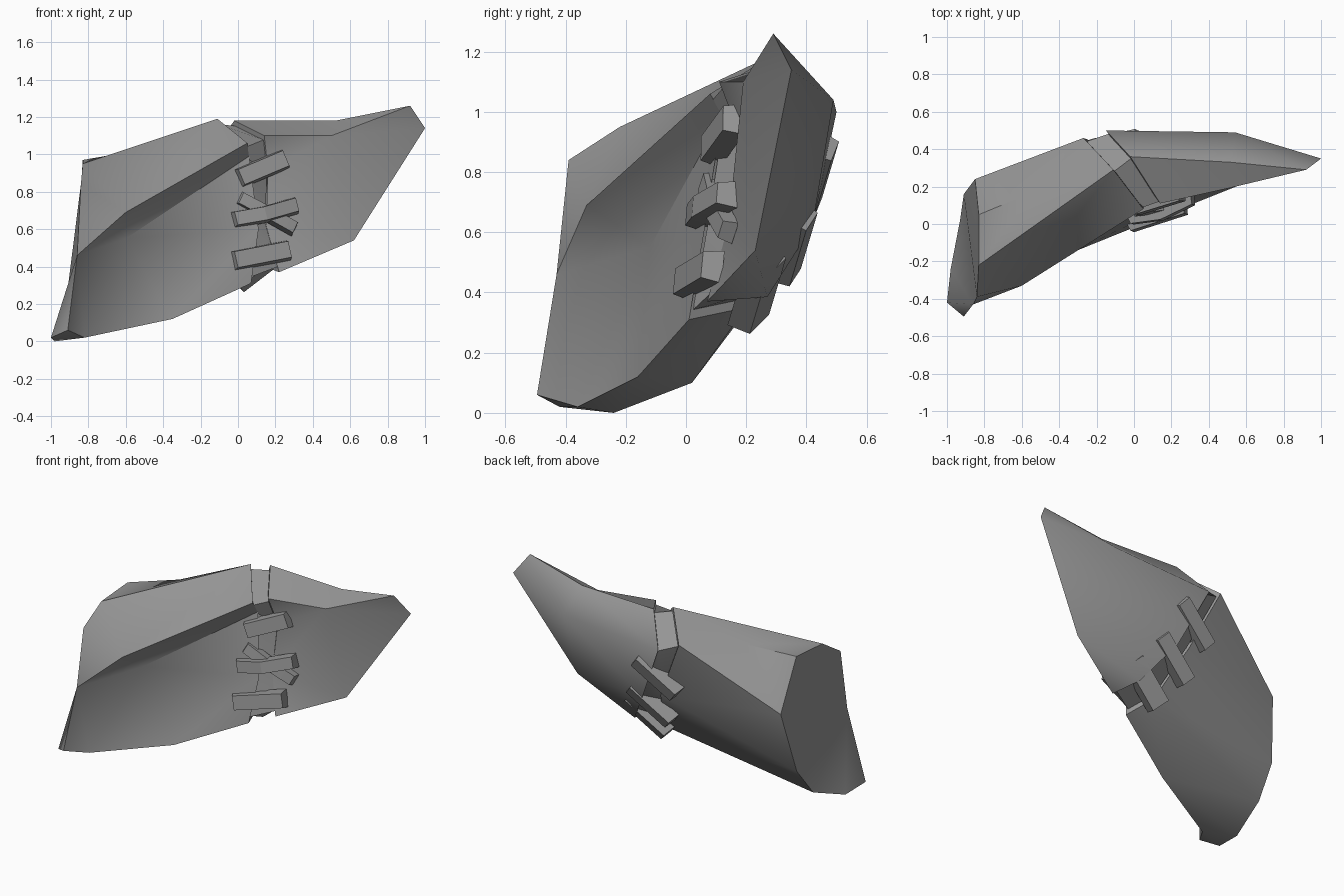
import bpy, bmesh, math
from mathutils import Vector

if "Cube" in bpy.data.objects:
    bpy.data.objects.remove(bpy.data.objects["Cube"])

grey = bpy.data.materials.new("stone_grey")
grey.diffuse_color = (0.3, 0.3, 0.3, 1)
grey.use_nodes = True
grey.node_tree.nodes["Principled BSDF"].inputs["Base Color"].default_value = grey.diffuse_color


def build(name, verts, faces, angle=56):
    """Closed part from points and faces, smooth except at strong folds."""
    bm = bmesh.new()
    vs = [bm.verts.new(v) for v in verts]
    for f in faces:
        bm.faces.new([vs[i] for i in f])
    bmesh.ops.recalc_face_normals(bm, faces=bm.faces)
    me = bpy.data.meshes.new(name)
    bm.to_mesh(me)
    bm.free()
    me.materials.append(grey)
    ob = bpy.data.objects.new(name, me)
    bpy.context.collection.objects.link(ob)
    bpy.ops.object.select_all(action='DESELECT')
    ob.select_set(True)
    bpy.context.view_layer.objects.active = ob
    bpy.ops.object.shade_smooth_by_angle(angle=math.radians(angle))
    return ob


def named(points, faces):
    """Turn faces written with point names into index lists."""
    keys = list(points)
    return list(points.values()), [[keys.index(k) for k in f.split()] for f in faces]


# Wide half: seam loop, front fold, top, outer end and back
left_seam = [(-.11, .29, 1.19), (.05, .08, 1.06), (.06, .12, .99), (.11, .06, .60),
             (.07, .01, .31), (.02, .20, .35), (-.09, .39, .65), (-.27, .46, 1.05)]
left = {f"s{i}": p for i, p in enumerate(left_seam)}
left.update(
    toe=(-.91, -.495, .06), lead=(-.86, -.43, .46), brow=(-.84, -.39, .84),
    ridge=(-.60, -.33, .69), fold=(-.60, -.12, .55),
    low=(-.35, -.16, .12), base=(-.82, -.36, .02),
    t0=(-.83, -.22, .95), t1=(-.83, .05, .97), t2=(-.54, .17, 1.02),
    b0=(-.85, .24, .67), b1=(-.91, .16, .285), b2=(-.93, .02, .10),
    b3=(-.98, -.24, 0), b4=(-1, -.42, .02))
build("wide_half", *named(left, [
    # lower front
    "fold s2 s3", "fold s3 low", "s3 s4 low", "fold low base", "fold base lead", "base toe lead",
    # overhanging fold
    "ridge fold s2 s1", "lead brow ridge", "lead ridge fold",
    # top
    "brow t0 ridge", "ridge t0 s0", "ridge s0 s1", "t0 t1 t2", "t0 t2 s0",
    # back
    "t1 b0 t2", "t2 s7 s0", "t2 b0 s7", "b0 s7 s6", "b0 s6 b1", "b1 s6 s5", "b1 s5 b2",
    # underside
    "b2 s5 low", "s5 s4 low", "b2 low b3", "low base b3", "b3 base b4", "base toe b4",
    # outer end
    "toe b4 lead", "b4 b3 lead", "b3 b2 lead", "lead b2 b1", "lead b1 brow",
    "brow b1 b0", "brow b0 t0", "t0 b0 t1",
    # seam wall
    "s0 s1 s2 s3 s4 s5 s6 s7"]))

# Pointed half
right_seam = [(-.02, .36, 1.18), (.14, .11, 1.10), (.16, .18, .92), (.15, .14, .62),
              (.22, .07, .37), (.18, .27, .385), (.02, .42, .62), (-.15, .50, 1.0)]
right = {f"r{i}": p for i, p in enumerate(right_seam)}
right.update(p0=(.52, .33, 1.18), p1=(.50, .19, 1.10), tip=(.92, .29, 1.26),
             end=(1, .35, 1.14), chin=(.62, .23, .54), rear=(.54, .49, 1.04))
build("pointed_half", *named(right, [
    "r0 r1 p1 p0", "p0 p1 tip", "r7 r0 p0 rear", "rear p0 tip", "rear tip end",
    "r1 r2 p1", "r2 r3 p1", "p1 r3 chin", "r3 r4 chin", "p1 chin end", "p1 end tip",
    "rear end chin", "rear chin r6", "r7 rear r6", "r6 chin r5", "r5 chin r4",
    "r0 r1 r2 r3 r4 r5 r6 r7"]))


# Recessed core bridging the two halves
def shrink(loop, k=.93):
    c = sum((Vector(p) for p in loop), Vector()) / len(loop)
    return [c + (Vector(p) - c) * k for p in loop]


n = len(left_seam)
build("seam_core", shrink(left_seam) + shrink(right_seam),
      [(i, (i + 1) % n, n + (i + 1) % n, n + i) for i in range(n)]
      + [tuple(range(n)), tuple(range(n, 2 * n))], 35)


# Straps laced over the seam: chamfered bars following a short path
def strap(name, path, out, width=.1, thick=.07):
    path = [Vector(p) for p in path]
    along = (path[-1] - path[0]).normalized()
    side = along.cross(Vector(out)).normalized()
    out = side.cross(along).normalized()
    verts = []
    for i, p in enumerate(path):
        inset = along * (.012 if i == 0 else -.012 if i == len(path) - 1 else 0)
        for s, o, w in ((-1, -1, .5), (1, -1, .5), (1, 1, .4), (-1, 1, .4)):
            verts.append(p + side * s * w * width + out * o * thick / 2 + (inset if o > 0 else Vector()))
    m = len(path) - 1
    faces = [(4 * j + a, 4 * j + (a + 1) % 4, 4 * j + 4 + (a + 1) % 4, 4 * j + 4 + a)
             for j in range(m) for a in range(4)]
    faces += [(0, 1, 2, 3), tuple(4 * m + a for a in range(4))]
    build(name, verts, faces, 15)


front = (.3, -.9, .15)
strap("front_strap_top", [(.0, .08, .87), (.26, .16, .98)], front, .11)
strap("front_strap_cross", [(.0, .07, .77), (.15, .09, .69), (.31, .14, .60)], front, .08, .05)
strap("front_strap_middle", [(-.03, .03, .65), (.14, .055, .68), (.32, .14, .73)], front, .09)
strap("front_strap_bottom", [(-.03, -.01, .43), (.28, .09, .49)], front, .11)

for label, c, out, w in (("top", (-.09, .43, .79), (.15, .95, -.25), .11),
                         ("middle", (0, .355, .56), (.2, .9, -.4), .11),
                         ("bottom", (.11, .24, .41), (.25, .8, -.55), .14)):
    c, d = Vector(c), Vector((-.13, -.03, -.10))
    strap("back_strap_" + label, [c - d, c + d], out, w, .08)
